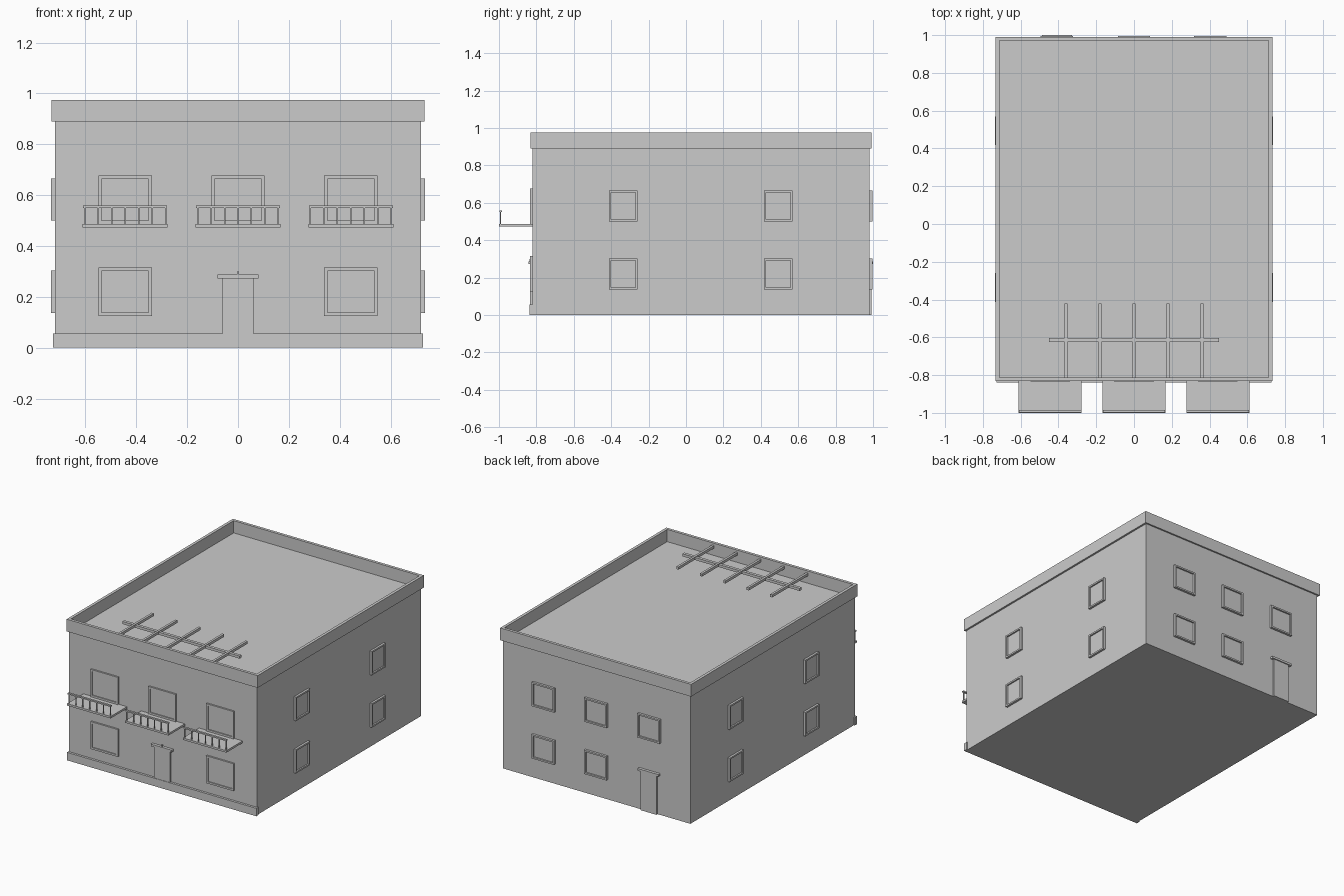
import bpy, bmesh
from mathutils import Matrix, Vector
from math import pi

if "Cube" in bpy.data.objects:
    bpy.data.objects.remove(bpy.data.objects["Cube"])

I = Matrix.Identity(4)


def boxes(name, spans, m=I):
    """One object from (x0, x1, y0, y1, z0, z1) boxes, placed by matrix m."""
    bm = bmesh.new()
    for x0, x1, y0, y1, z0, z1 in spans:
        t = Matrix.Translation(((x0 + x1) / 2, (y0 + y1) / 2, (z0 + z1) / 2))
        s = Matrix.Diagonal((x1 - x0, y1 - y0, z1 - z0, 1))
        bmesh.ops.create_cube(bm, size=1, matrix=m @ t @ s)
    me = bpy.data.meshes.new(name)
    bm.to_mesh(me)
    bm.free()
    ob = bpy.data.objects.new(name, me)
    bpy.context.collection.objects.link(ob)
    return ob


# Wall frames: local x runs along the wall, local -y points outward
def wall(x, y, angle):
    return Matrix.Translation((x, y, 0)) @ Matrix.Rotation(angle, 4, 'Z')


W, F, B = 0.72, -0.822, 0.98
FRONT, BACK = wall(0, F, 0), wall(0, B, pi)
RIGHT, LEFT = wall(W, 0, pi / 2), wall(-W, 0, -pi / 2)


def window(name, m, c, hw, z0, z1, rim, depth):
    a, b = c - hw, c + hw
    boxes(name + "_frame", [
        (a, a + rim, -depth, 0.005, z0 + rim, z1 - rim),
        (b - rim, b, -depth, 0.005, z0 + rim, z1 - rim),
        (a, b, -depth, 0.005, z1 - rim, z1),
        (a, b, -depth, 0.005, z0, z0 + rim)], m)
    boxes(name + "_pane", [(a + rim, b - rim, -0.005, 0.005, z0 + rim, z1 - rim)], m)


def door(name, m, c, z0):
    boxes(name, [(c - 0.061, c + 0.061, -0.013, 0.005, z0, 0.272)], m)
    boxes(name + "_canopy", [(c - 0.08, c + 0.08, -0.02, 0.005, 0.272, 0.287)], m)


# Main block with flat roof, and front plinth
boxes("building_body", [(-W, W, F, B, 0, 0.89)])
boxes("front_plinth", [(-0.727, 0.727, -0.838, F + 0.01, 0, 0.055)])

# Parapet ring around the roof
px, p0, p1, t = 0.733, -0.832, 0.991, 0.02
boxes("roof_parapet", [
    (-px, px, p0, p0 + t, 0.89, 0.975),
    (-px, px, p1 - t, p1, 0.89, 0.975),
    (-px, -px + t, p0 + t, p1 - t, 0.89, 0.975),
    (px - t, px, p0 + t, p1 - t, 0.89, 0.975)])

# Roof pergola: one long beam and five cross slats
boxes("pergola_beam", [(-0.45, 0.45, -0.625, -0.604, 0.938, 0.956)])
boxes("pergola_slats", [(0.18 * i - 0.008, 0.18 * i + 0.008, -0.812, -0.42, 0.942, 0.96)
                        for i in range(-2, 3)])

# Front windows, balconies and door
for i in (-1, 0, 1):
    c = 0.444 * i
    window("front_upper_window", FRONT, c, 0.105, 0.487, 0.677, 0.013, 0.012)
    if i:
        window("front_lower_window", FRONT, c, 0.105, 0.125, 0.315, 0.013, 0.012)
    boxes("balcony_slab", [(c - 0.167, c + 0.167, -1, F + 0.005, 0.472, 0.486)])
    boxes("balcony_rail", [(c - 0.165, c + 0.165, -0.998, -0.984, 0.55, 0.559)])
    boxes("balcony_balusters", [(c + 0.053 * k - 0.003, c + 0.053 * k + 0.003,
                                 -0.994, -0.988, 0.486, 0.55) for k in range(-3, 4)])
door("front_door", FRONT, 0, 0.05)
boxes("canopy_finial", [(-0.003, 0.003, -0.015, -0.005, 0.287, 0.3)], FRONT)

# Side windows: two columns on each side wall
for side, m, sign in (("right", RIGHT, 1), ("left", LEFT, -1)):
    for y in (-0.336, 0.494):
        for z in (0.137, 0.5):
            window(side + "_window", m, sign * y, 0.076, z, z + 0.166, 0.011, 0.015)

# Back windows and back door (local x is mirrored on this wall)
for c in (-0.403, 0, 0.408):
    window("back_upper_window", BACK, c, 0.086, 0.5, 0.666, 0.011, 0.016)
    if c < 0.2:
        window("back_lower_window", BACK, c, 0.086, 0.137, 0.303, 0.011, 0.016)
door("back_door", BACK, 0.408, 0)
